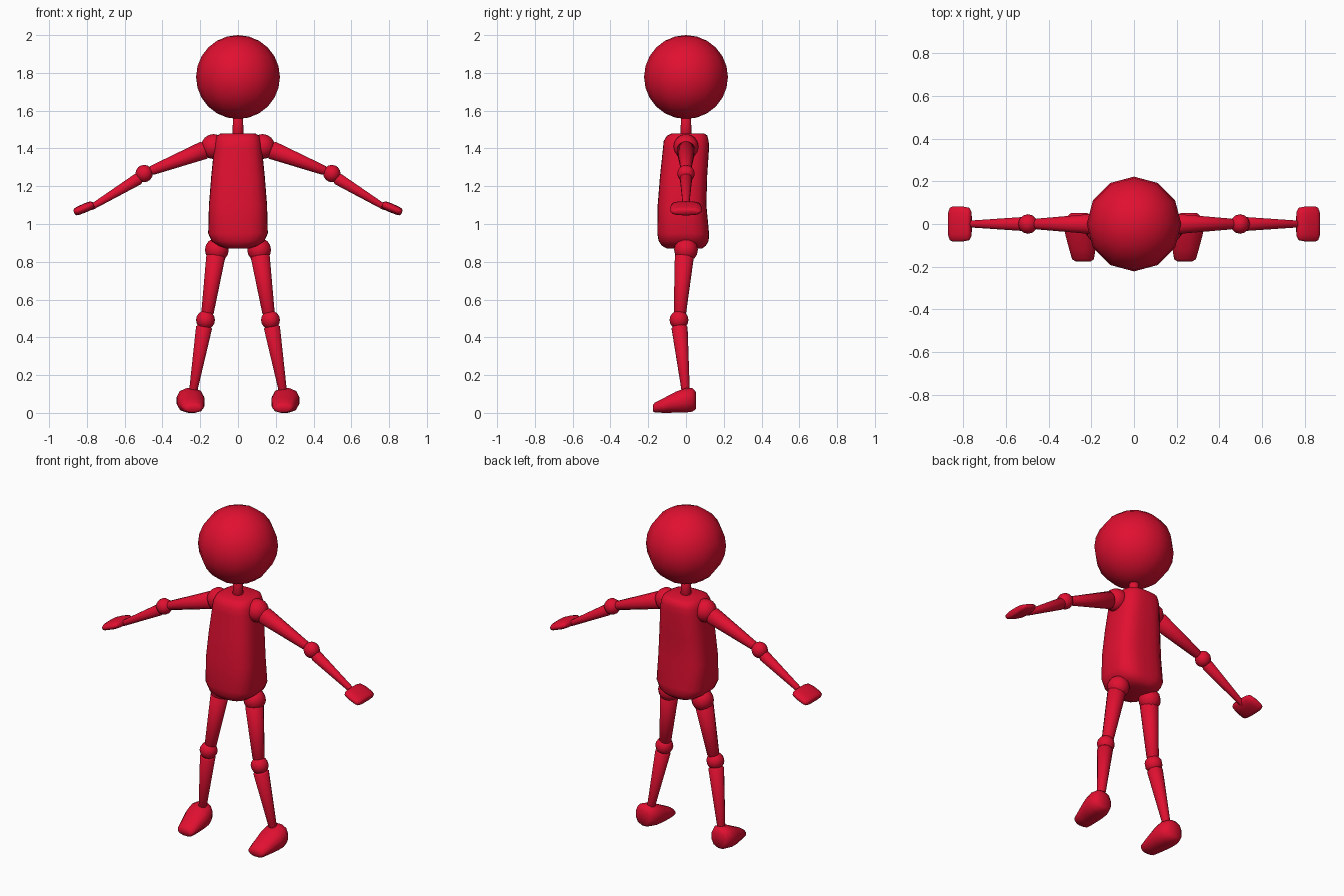
import bpy, bmesh, math
from mathutils import Vector

if "Cube" in bpy.data.objects:
    bpy.data.objects.remove(bpy.data.objects["Cube"])

red = bpy.data.materials.new("crimson")
red.diffuse_color = (0.75, 0.005, 0.03, 1)
red.use_nodes = True
red.node_tree.nodes["Principled BSDF"].inputs["Base Color"].default_value = red.diffuse_color


def finish(bm, name, angle=55):
    bmesh.ops.recalc_face_normals(bm, faces=bm.faces)
    me = bpy.data.meshes.new(name)
    bm.to_mesh(me)
    bm.free()
    me.materials.append(red)
    ob = bpy.data.objects.new(name, me)
    bpy.context.collection.objects.link(ob)
    bpy.ops.object.select_all(action='DESELECT')
    ob.select_set(True)
    bpy.context.view_layer.objects.active = ob
    bpy.ops.object.shade_smooth_by_angle(angle=math.radians(angle))
    return ob


def ball(name, center, r, segs=12, rings=8):
    bm = bmesh.new()
    bmesh.ops.create_uvsphere(bm, u_segments=segs, v_segments=rings, radius=r)
    bmesh.ops.translate(bm, verts=bm.verts, vec=center)
    return finish(bm, name)


def loft(name, sections, u, v, sides=12, power=2.0):
    """Skin rounded-box rings; a section is (center, half size along u, half size along v)."""
    bm = bmesh.new()
    u, v = Vector(u), Vector(v)
    rings = []
    for c, a, b in sections:
        ring = []
        for i in range(sides):
            t = 2 * math.pi * (i + 0.5) / sides
            p, q = math.cos(t), math.sin(t)
            k = (abs(p) ** power + abs(q) ** power) ** (-1 / power)
            ring.append(bm.verts.new(Vector(c) + u * (a * k * p) + v * (b * k * q)))
        rings.append(ring)
    for r0, r1 in zip(rings, rings[1:]):
        for i in range(sides):
            j = (i + 1) % sides
            bm.faces.new((r0[i], r0[j], r1[j], r1[i]))
    bm.faces.new(rings[0])
    bm.faces.new(rings[-1])
    return finish(bm, name)


def bone(name, a, b, ra, rb):
    """Tapered limb with slightly rounded ends."""
    a, b = Vector(a), Vector(b)
    d = (b - a).normalized()
    u = d.cross(Vector((0, 1, 0))).normalized()
    secs = [(a, ra * 0.75, ra * 0.75), (a + d * 0.012, ra, ra),
            (b - d * 0.012, rb, rb), (b, rb * 0.75, rb * 0.75)]
    return loft(name, secs, u, d.cross(u))


# head and neck
ball("head", (0, 0, 1.778), 0.222, 12, 12)
bone("neck", (0, 0, 1.46), (0, 0, 1.57), 0.03, 0.028)

# torso: height, half width, front y, back y
profile = [(0.87, 0.06, -0.10, 0.085), (0.885, 0.105, -0.128, 0.105),
           (0.91, 0.14, -0.145, 0.12), (0.95, 0.158, -0.152, 0.122),
           (1.10, 0.154, -0.15, 0.108), (1.25, 0.142, -0.138, 0.112),
           (1.40, 0.127, -0.122, 0.122), (1.44, 0.122, -0.118, 0.12),
           (1.468, 0.112, -0.10, 0.113), (1.48, 0.09, -0.075, 0.095)]
loft("torso", [((0, (f + b) / 2, z), w, (b - f) / 2) for z, w, f, b in profile],
     (1, 0, 0), (0, 1, 0), 24, 3.3)

for side, s in (("left", 1), ("right", -1)):
    # arm
    ball(side + "_shoulder", (s * 0.13, 0, 1.41), 0.066)
    bone(side + "_upper_arm", (s * 0.17, 0, 1.395), (s * 0.465, 0, 1.28), 0.05, 0.026)
    ball(side + "_elbow", (s * 0.497, 0, 1.267), 0.046)
    bone(side + "_forearm", (s * 0.518, 0, 1.245), (s * 0.785, 0, 1.083), 0.033, 0.016)

    # hand: flat paddle running outward and down
    along = Vector((s * 0.92, 0, -0.39))
    thick = Vector((s * 0.39, 0, 0.92))
    mid = Vector((s * 0.815, 0, 1.083))
    loft(side + "_hand",
         [(mid + along * t, w, h) for t, w, h in
          ((-0.055, 0.06, 0.012), (-0.045, 0.076, 0.021), (-0.01, 0.083, 0.024),
           (0.035, 0.083, 0.022), (0.05, 0.077, 0.019), (0.057, 0.062, 0.012))],
         (0, 1, 0), thick, 16, 2.8)

    # leg
    ball(side + "_hip", (s * 0.112, 0, 0.863), 0.063)
    bone(side + "_thigh", (s * 0.116, -0.008, 0.84), (s * 0.163, -0.033, 0.52), 0.052, 0.034)
    ball(side + "_knee", (s * 0.172, -0.037, 0.492), 0.05)
    bone(side + "_shin", (s * 0.178, -0.035, 0.462), (s * 0.24, 0, 0.10), 0.044, 0.022)

    # foot: y, center x, half width, bottom z, top z
    foot = [(-0.175, 0.238, 0.036, 0.008, 0.042), (-0.165, 0.239, 0.052, 0.001, 0.055),
            (-0.12, 0.242, 0.062, 0, 0.078), (-0.05, 0.249, 0.074, 0, 0.115),
            (0.0, 0.252, 0.074, 0.001, 0.132), (0.035, 0.255, 0.06, 0.006, 0.132),
            (0.052, 0.257, 0.038, 0.02, 0.112)]
    loft(side + "_foot",
         [((s * x, y, (lo + hi) / 2), w, (hi - lo) / 2) for y, x, w, lo, hi in foot],
         (1, 0, 0), (0, 0, 1), 12, 2.5)
